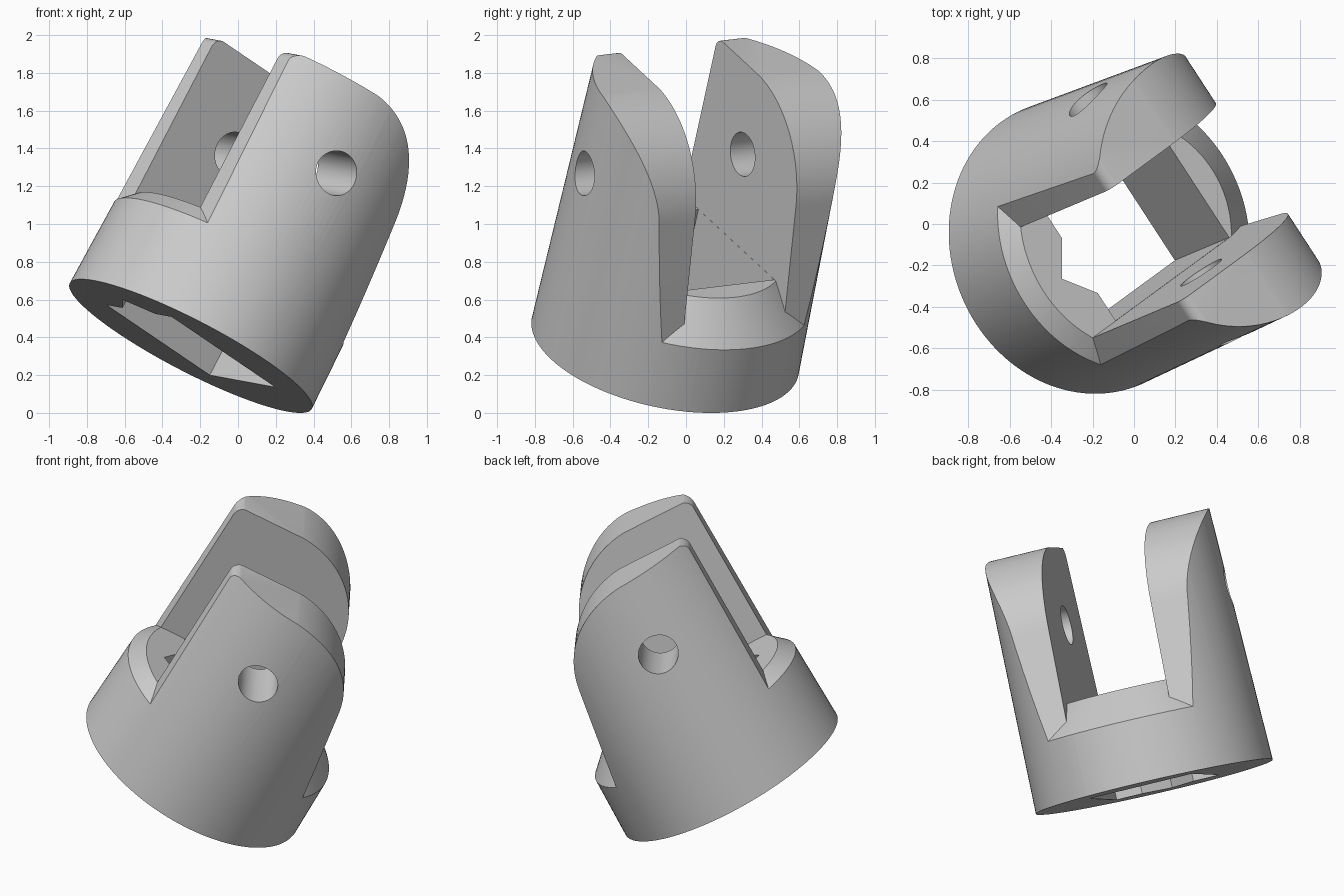
import bpy
import bmesh
from math import cos, sin, radians
from mathutils import Matrix, Vector

if "Cube" in bpy.data.objects:
    bpy.data.objects.remove(bpy.data.objects["Cube"])

HALF_SLOT = 0.32      # half gap between the fork arms
FLOOR = 0.58          # height of the slot floor along the axis
TOP = 1.54            # height of the arm tips
LOW = 0.2             # bottom of the side cutters


def add_object(name, bm):
    bmesh.ops.recalc_face_normals(bm, faces=bm.faces)
    mesh = bpy.data.meshes.new(name)
    bm.to_mesh(mesh)
    bm.free()
    obj = bpy.data.objects.new(name, mesh)
    bpy.context.collection.objects.link(obj)
    return obj


def frustum(name, r_low, r_high, z_low, z_high, widen=0.0):
    """Round tapered block; widen pushes out its -x half."""
    bm = bmesh.new()
    bmesh.ops.create_cone(bm, cap_ends=True, segments=128, radius1=r_low,
                          radius2=r_high, depth=z_high - z_low)
    bmesh.ops.translate(bm, verts=bm.verts, vec=(0, 0, (z_low + z_high) / 2))
    for vert in bm.verts:
        if vert.co.x < -0.01:
            vert.co += Vector((vert.co.x, vert.co.y, 0)).normalized() * widen
    if widen:
        bmesh.ops.triangulate(bm, faces=bm.faces)
    return add_object(name, bm)


def prism(name, points, place, offset):
    """Extrude a flat outline, put in space by place, along offset."""
    bm = bmesh.new()
    face = bm.faces.new([bm.verts.new(place(a, b)) for a, b in points])
    grown = bmesh.ops.extrude_face_region(bm, geom=[face])["geom"]
    bmesh.ops.translate(bm, vec=offset,
                        verts=[g for g in grown if isinstance(g, bmesh.types.BMVert)])
    return add_object(name, bm)


def side_prism(name, points, half):
    return prism(name, points, lambda u, w: (u, -half, w), (0, 2 * half, 0))


def arc(cx, cz, radius, begin, end, steps):
    angles = [radians(begin + (end - begin) * i / steps) for i in range(steps + 1)]
    return [(cx + radius * cos(t), cz + radius * sin(t)) for t in angles]


def combine(target, tool, operation):
    mod = target.modifiers.new("combine", "BOOLEAN")
    mod.operation = operation
    mod.solver = "EXACT"
    mod.object = tool
    bpy.context.view_layer.objects.active = target
    bpy.ops.object.modifier_apply(modifier=mod.name)
    bpy.data.objects.remove(tool)


# Tapered round body
body = frustum("fork_joint", 0.722, 0.69, 0, TOP)

# Outlines outside the arms: small corner on one side, big rounding on the other
tip = TOP + 0.002
back_outline = [(-1, LOW), (-0.545, LOW)] + arc(-0.485, tip - 0.06, 0.06, 180, 90, 8)
back_outline += [(-0.485, 1.8), (-1, 1.8)]
round_outline = [(1, LOW), (0.585, LOW)] + arc(-0.155, tip - 0.6, 0.6, 10, 90, 32)
round_outline += [(-0.155, 1.8), (1, 1.8)]

# One cutter for the slot and both sides, which spares a chamfered collar
void = side_prism("void_cutter", [(-1.1, 0.23), (1.1, 0.23), (1.1, 1.9), (-1.1, 1.9)],
                  HALF_SLOT)
combine(void, side_prism("back_cutter", back_outline, 1), "UNION")
combine(void, side_prism("round_cutter", round_outline, 1), "UNION")
combine(void, frustum("collar", 0.993, 0.513, 0.1, FLOOR, widen=0.119), "DIFFERENCE")
combine(body, void, "DIFFERENCE")

# Rectangular socket with a pointed key notch
edge = HALF_SLOT - 0.001
socket_outline = [(0.387, -edge), (0.387, edge), (-0.387, edge), (-0.387, 0.16),
                  (-0.51, 0), (-0.387, -0.16), (-0.387, -edge)]
combine(body, prism("socket_cutter", socket_outline, lambda u, v: (u, v, -0.1),
                    (0, 0, 0.9)), "DIFFERENCE")

# Pin hole through both arms
combine(body, side_prism("pin_cutter", arc(-0.115, 1.065, 0.118, 0, 354.375, 63), 1.2),
        "DIFFERENCE")

# Lean the part over, then stand it on the ground, centred
axis = Vector((0.452, 0.19, 0.871)).normalized()
across = Vector((0.707, 0.518, -0.48))
across = (across - axis * across.dot(axis)).normalized()
turn = Matrix((across, axis.cross(across), axis)).transposed().to_4x4()
body.data.transform(Matrix.Translation((-0.25, -0.11, 0.354)) @ turn)

# Plain grey finish
grey = bpy.data.materials.new("plain_grey")
grey.use_nodes = True
colour = (0.6, 0.6, 0.6, 1)
grey.diffuse_color = colour
grey.node_tree.nodes["Principled BSDF"].inputs["Base Color"].default_value = colour
body.data.materials.clear()
body.data.materials.append(grey)
for poly in body.data.polygons:
    poly.material_index = 0

bpy.ops.object.select_all(action="DESELECT")
body.select_set(True)
bpy.context.view_layer.objects.active = body
bpy.ops.object.shade_smooth_by_angle(angle=radians(20))
